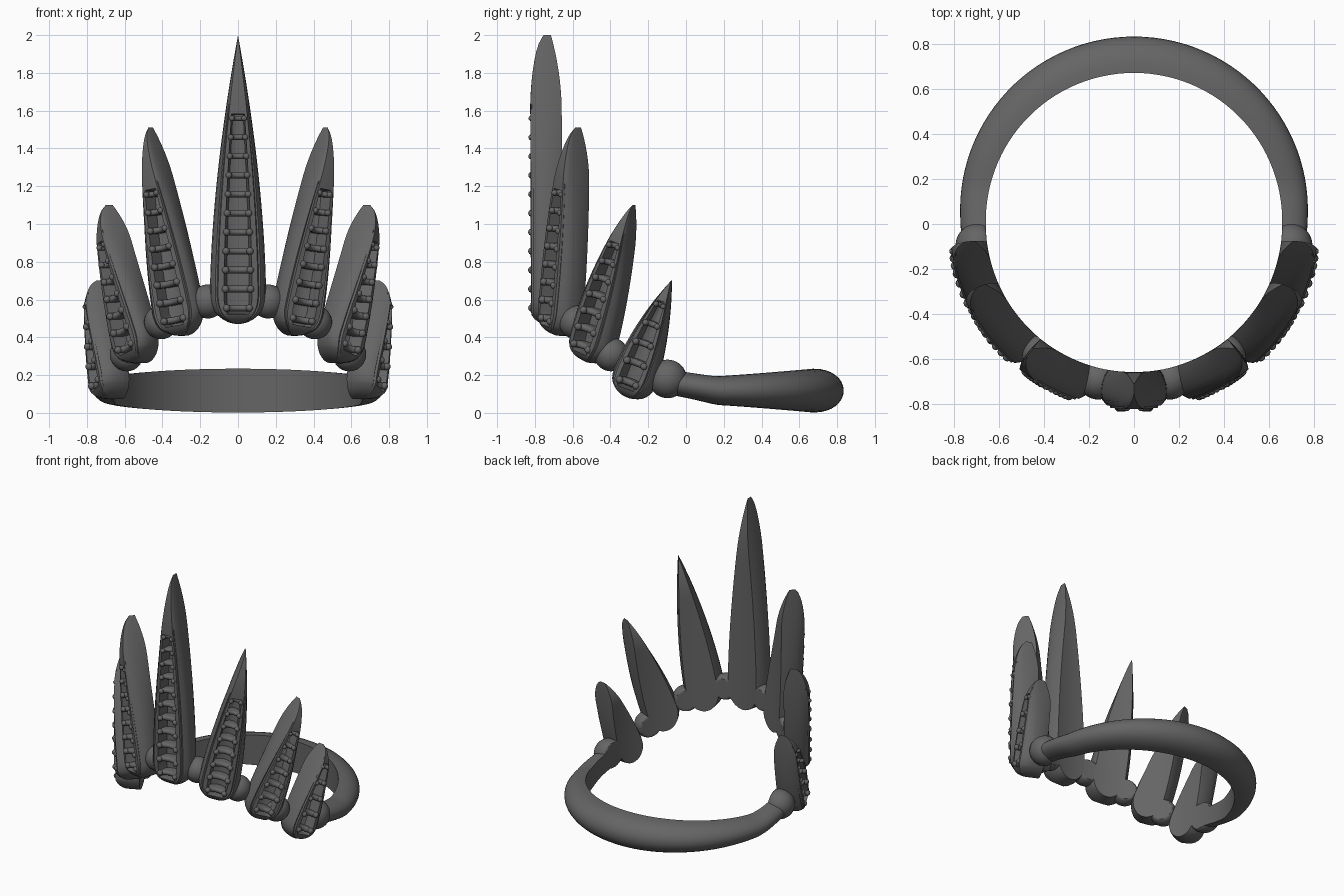
import bpy, bmesh, math
from mathutils import Vector, Matrix

if "Cube" in bpy.data.objects:
    bpy.data.objects.remove(bpy.data.objects["Cube"])

R = 0.75        # wrapping radius of the spikes
INNER = 0.66    # inside radius of the whole piece

metal = bpy.data.materials.new("dark_grey_metal")
metal.use_nodes = True
grey = (0.13, 0.13, 0.13, 1)
metal.diffuse_color = grey
metal.node_tree.nodes["Principled BSDF"].inputs["Base Color"].default_value = grey


def polar(theta, r, z):
    return Vector((r * math.sin(theta), -r * math.cos(theta), z))


def finish(bm, name, angle=40):
    bmesh.ops.remove_doubles(bm, verts=bm.verts, dist=0.0004)
    bmesh.ops.recalc_face_normals(bm, faces=bm.faces)
    mesh = bpy.data.meshes.new(name)
    bm.to_mesh(mesh)
    bm.free()
    ob = bpy.data.objects.new(name, mesh)
    bpy.context.collection.objects.link(ob)
    mesh.materials.append(metal)
    bpy.ops.object.select_all(action='DESELECT')
    ob.select_set(True)
    bpy.context.view_layer.objects.active = ob
    bpy.ops.object.shade_smooth_by_angle(angle=math.radians(angle))


def loft(bm, rings):
    rows = [[bm.verts.new(p) for p in ring] for ring in rings]
    n = len(rows[0])
    for a, b in zip(rows, rows[1:]):
        for i in range(n):
            j = (i + 1) % n
            bm.faces.new((a[i], a[j], b[j], b[i]))
    bm.faces.new(rows[0])
    bm.faces.new(rows[-1])


def section(floor, groove):
    # half outline as (width fraction, depth fraction), then mirrored
    half = [(0, 0), (.5, 0), (.88, 0), (.96, .15), (1, .4), (.98, .62), (.9, .82), (.74, .95),
            (.68, groove), (.64, 1), (.45, 1), (.4, floor), (.2, floor - .06 * (floor < 1)), (0, floor - .08 * (floor < 1))]
    return half + [(-u, d) for u, d in half[-2:0:-1]]


class Spike:
    """A tapering blade wrapped on the cylinder."""
    def __init__(self, side, base, tip, width, channel_end):
        self.t0, self.z0 = math.radians(base[0]), base[1]
        da, dz = (math.radians(tip[0]) - self.t0) * R, tip[1] - base[1]
        self.length = math.hypot(da, dz)
        self.dir = (da / self.length, dz / self.length)
        self.side, self.w0 = side, width
        self.start, self.end = 0.055, channel_end * self.length

    def width(self, h):
        if h < self.w0:
            return self.w0 * math.sqrt(max(0, 1 - (1 - h / self.w0) ** 2))
        q = (h - self.w0) / (self.length - self.w0)
        return self.w0 * max(0, 1 - q ** 1.7)

    def depth(self, h):
        x = min(1, h / 0.08)
        k = .45 + .55 * math.sqrt(1 - (1 - x) ** 2)
        t = max(0, (h / self.length - .74) / .26)
        return INNER + .055 * t ** 2, INNER + .165 * k - .05 * t ** 2 - .02 * t ** 10

    def at(self, h, u, r):
        arc = self.dir[0] * h + self.dir[1] * u
        z = self.z0 + self.dir[1] * h - self.dir[0] * u
        return polar(self.side * (self.t0 + arc / R), r, z)

    def build(self, name):
        hs = [self.w0 * (1 - math.cos(i / 8 * math.pi / 2)) for i in range(8)]
        hs += [self.w0 + (self.length - self.w0) * i / 30 for i in range(31)]
        stations = [(h, self.start < h < self.end) for h in hs]
        for edge, sign in ((self.start, 1), (self.end, -1)):
            stations += [(edge - sign * .003, False), (edge + sign * .003, True)]
        rings = []
        for h, cut in sorted(stations):
            w, (ri, ro) = self.width(h), self.depth(h)
            outline = section(.5 if cut else 1, .93 if h < self.end + .04 else .97)
            rings.append([self.at(h, u * w, ri + (ro - ri) * d) for u, d in outline])
        bm = bmesh.new()
        loft(bm, rings)
        finish(bm, name)

    def decorate(self, name, rows):
        # paired beads with a cross rib between each pair
        bm = bmesh.new()
        for i in range(rows):
            h = self.start + .03 + (self.end - self.start - .05) * i / (rows - 1)
            w, (ri, ro) = self.width(h), self.depth(h)
            size = .011 + .009 * w / self.w0
            for s in (-1, 1):
                pos = Matrix.Translation(self.at(h, s * .41 * w, ro - .006))
                bmesh.ops.create_uvsphere(bm, u_segments=12, v_segments=8, radius=size, matrix=pos)
            rib = []
            for k in range(7):
                u = (k / 3 - 1) * .42 * w
                dip = .03 * (1 - (k / 3 - 1) ** 2) + .015
                rib.append([self.at(h + size * .9 * math.cos(a), u, ro - dip + (size * math.sin(a) if a < 3.2 else -.05))
                            for a in [math.pi * j / 5 for j in range(6)] + [3.5, 6]])
            loft(bm, rib)
        finish(bm, name)


# Spikes: base (angle, z), tip (angle, z), half width, channel end, bead rows
specs = [("centre", (0, .47), (0, 2.0), .15, .725, 11),
         ("second", (23.5, .41), (39, 1.51), .138, .70, 8),
         ("third", (45, .27), (68, 1.1), .13, .76, 7),
         ("outer", (65.5, .08), (84, .7), .118, .82, 5)]
for label, base, tip, width, end, rows in specs:
    for side, tag in ((1, "left"), (-1, "right")):
        if label == "centre" and side < 0:
            continue
        name = label if label == "centre" else tag + "_" + label
        spike = Spike(side, base, tip, width, end)
        spike.build(name + "_spike")
        spike.decorate(name + "_spike_beads", rows)

# Rounded links between the spikes, flush with the inside
links = [(13, .59, .09, .71), (35, .48, .09, .71), (56, .31, .09, .71), (82, .18, .102, .70)]
for n, (angle, z, radius, r) in enumerate(links):
    for side, tag in ((1, "left"), (-1, "right")):
        bm = bmesh.new()
        pos = Matrix.Translation(polar(side * math.radians(angle), r, z))
        bmesh.ops.create_uvsphere(bm, u_segments=32, v_segments=20, radius=radius, matrix=pos)
        for v in bm.verts:
            flat = math.hypot(v.co.x, v.co.y)
            if flat < INNER:
                v.co.x *= INNER / flat
                v.co.y *= INNER / flat
        finish(bm, f"{tag}_link_{n + 1}")

# Band: flat inside, rounded outside, swelling toward the back
rings = []
for i in range(65):
    theta = math.radians(80 + 200 * i / 64)
    back = (1 - math.cos(theta)) / 2
    t = max(0, 2 * back - 1)
    lift = max(0, .62 - back) * .25
    inner, thick, half = INNER + .013 * t, .112 + .05 * t, .068 + .048 * t ** 1.3
    zc = .118 + lift
    rings.append([polar(theta, inner + thick * math.sin(a) ** .9 if 0 < k < 16 else inner, zc - half * math.cos(a))
                  for k, a in enumerate(math.pi * j / 16 for j in range(17))])
bm = bmesh.new()
loft(bm, rings)
finish(bm, "band")
